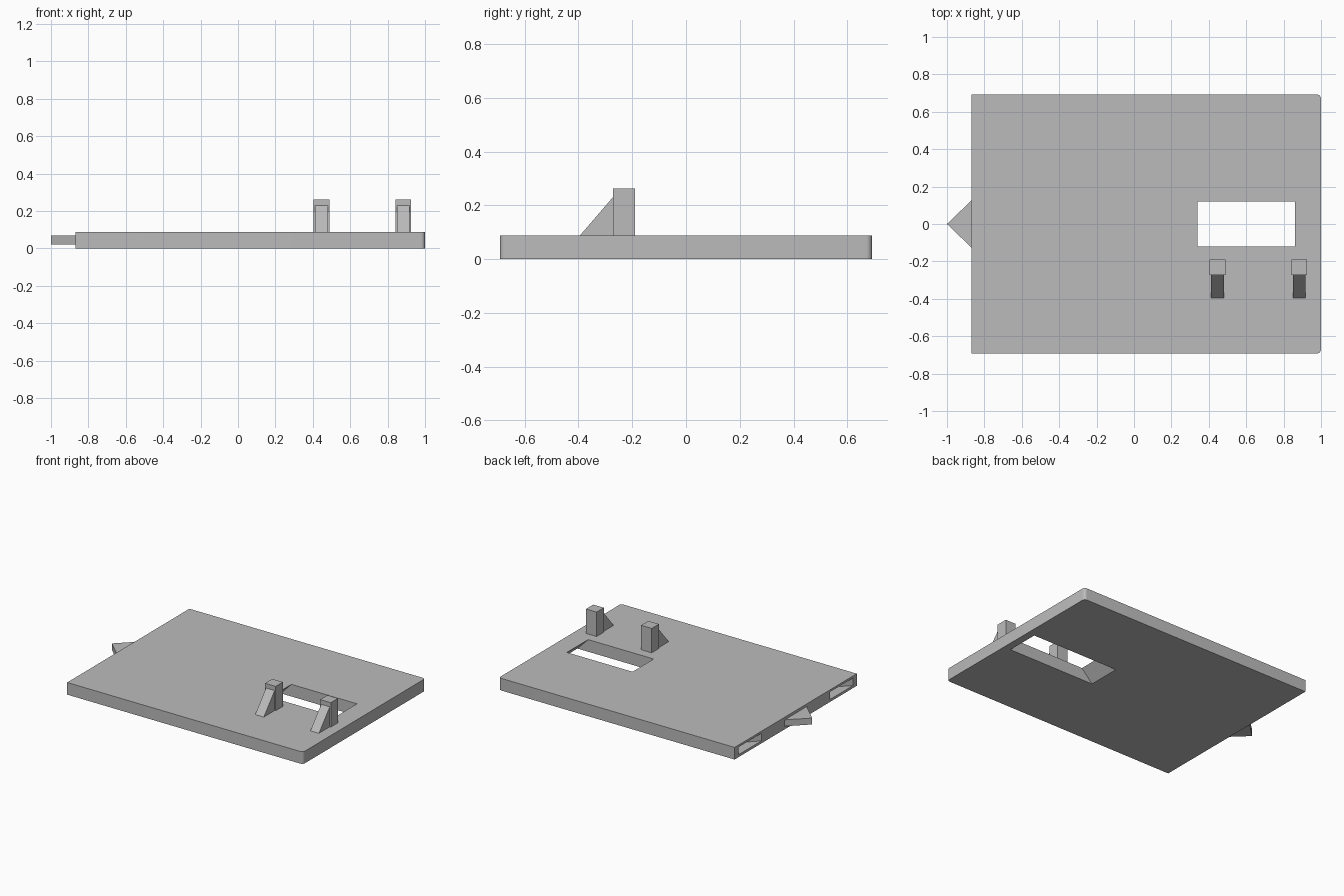
import bpy, bmesh
from mathutils import Vector

if "Cube" in bpy.data.objects:
    bpy.data.objects.remove(bpy.data.objects["Cube"], do_unlink=True)

grey = bpy.data.materials.new("plain grey")
grey.use_nodes = True
grey.diffuse_color = (0.5, 0.5, 0.5, 1)
grey.node_tree.nodes["Principled BSDF"].inputs["Base Color"].default_value = (0.5, 0.5, 0.5, 1)


def prism(name, profile, axis, low, high, bevel=None):
    """Extrude a 2D profile along x, y or z from low to high."""
    def place(a, b, c):
        return {"x": (c, a, b), "y": (a, c, b), "z": (a, b, c)}[axis]

    bm = bmesh.new()
    face = bm.faces.new([bm.verts.new(place(a, b, low)) for a, b in profile])
    out = bmesh.ops.extrude_face_region(bm, geom=[face])
    moved = [g for g in out["geom"] if isinstance(g, bmesh.types.BMVert)]
    bmesh.ops.translate(bm, verts=moved, vec=Vector(place(0, 0, high - low)))
    bmesh.ops.recalc_face_normals(bm, faces=bm.faces)
    if bevel:
        # round the upright corners on the +x end
        edges = [e for e in bm.edges if all(v.co.x > 0.9 for v in e.verts)
                 and abs(e.verts[0].co.z - e.verts[1].co.z) > 0.01]
        bmesh.ops.bevel(bm, geom=edges, offset=bevel, segments=6, profile=0.5,
                        affect="EDGES")
    mesh = bpy.data.meshes.new(name)
    bm.to_mesh(mesh)
    bm.free()
    mesh.materials.append(grey)
    obj = bpy.data.objects.new(name, mesh)
    bpy.context.collection.objects.link(obj)
    return obj


def rect(a0, a1, b0, b1):
    return [(a0, b0), (a1, b0), (a1, b1), (a0, b1)]


def cut(target, cutter):
    cutter.hide_render = True
    mod = target.modifiers.new("cut", "BOOLEAN")
    mod.operation, mod.solver, mod.object = "DIFFERENCE", "EXACT", cutter
    bpy.context.view_layer.objects.active = target
    bpy.ops.object.modifier_apply(modifier=mod.name)
    bpy.data.objects.remove(cutter, do_unlink=True)


TOP, END, HALF = 0.087, -0.87, 0.692

# flat plate with two rounded corners
plate = prism("plate", rect(END, 1, -HALF, HALF), "z", 0, TOP, bevel=0.022)

# window that flares out along x towards the underside
e = 0.01
cut(plate, prism("window_cutter",
                 [(0.255 - e, -e), (0.945 + e, -e), (0.86 - e, TOP + e), (0.34 + e, TOP + e)],
                 "y", -0.12, 0.12))

# triangular sockets in the -x end
for side in (-1, 1):
    y = side * 0.52
    cut(plate, prism("socket_cutter",
                     [(END - e, y - 0.14), (END + 0.13, y), (END - e, y + 0.14)],
                     "z", 0.018, 0.072))

# pointed tab between the sockets
prism("pointed_tab", [(END, -0.125), (END, 0.125), (-1, 0)], "z", 0.022, 0.068)

# two posts, each with a sloping brace in front
for name, x in (("inner", 0.447), ("outer", 0.884)):
    prism(name + "_post", rect(x - 0.042, x + 0.042, -0.272, -0.19), "z", TOP, 0.262)
    prism(name + "_brace", [(-0.395, TOP), (-0.272, TOP), (-0.272, 0.23)],
          "x", x - 0.034, x + 0.034)

# smooth only the rounded corners
bpy.ops.object.select_all(action="DESELECT")
plate.select_set(True)
bpy.context.view_layer.objects.active = plate
bpy.ops.object.shade_smooth_by_angle()
